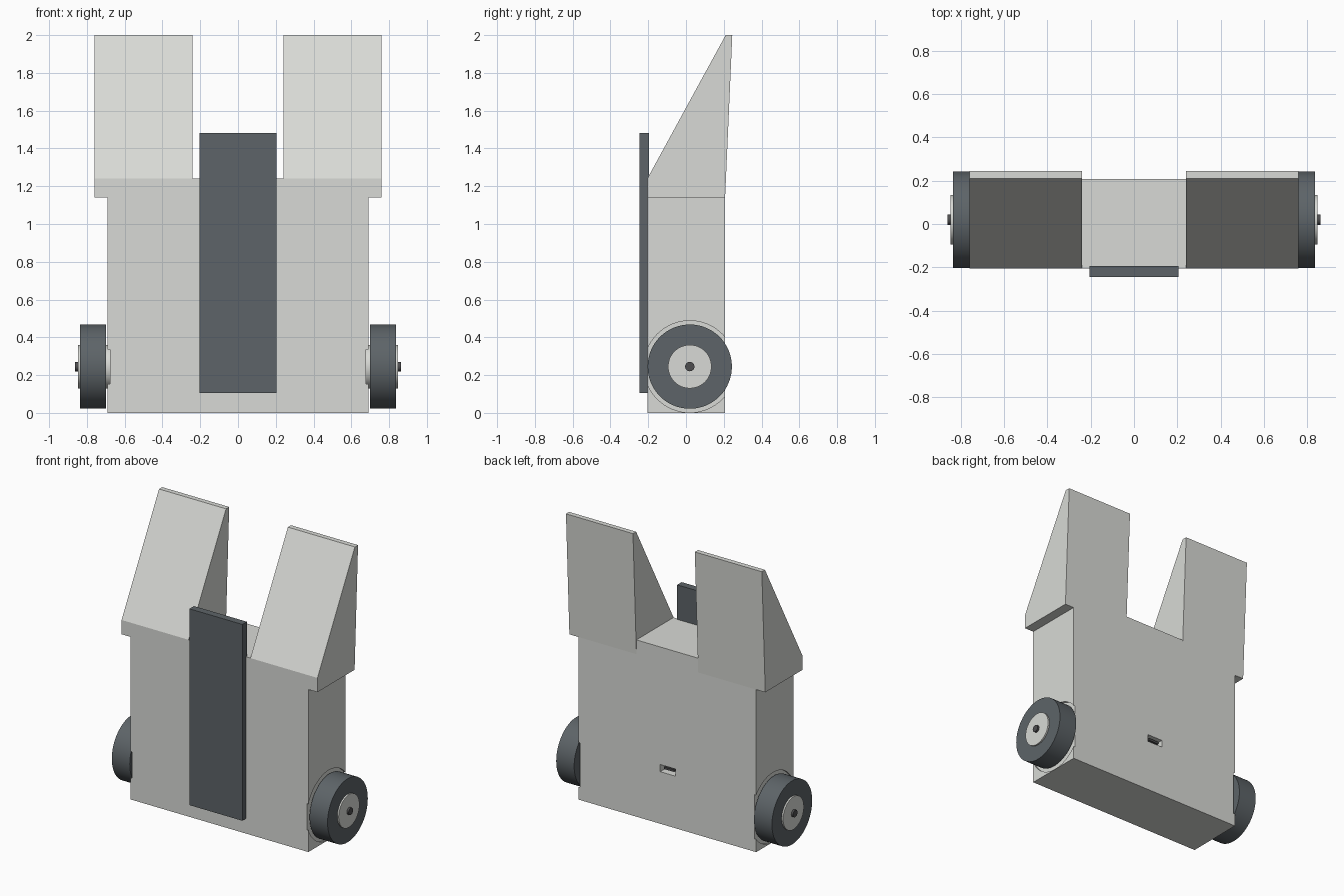
import bpy, bmesh, math
from mathutils import Matrix, Vector

old = bpy.data.objects.get("Cube")
if old:
    bpy.data.objects.remove(old, do_unlink=True)


def material(name, rgb):
    m = bpy.data.materials.new(name)
    m.use_nodes = True
    m.diffuse_color = (*rgb, 1)
    m.node_tree.nodes["Principled BSDF"].inputs["Base Color"].default_value = (*rgb, 1)
    return m


SHELL = material("warm light grey", (0.69, 0.70, 0.67))
RUBBER = material("slate grey", (0.11, 0.127, 0.138))
METAL = material("dark grey", (0.075, 0.075, 0.078))


def finish(name, bm, mat):
    bmesh.ops.recalc_face_normals(bm, faces=bm.faces)
    mesh = bpy.data.meshes.new(name)
    bm.to_mesh(mesh)
    bm.free()
    mesh.materials.append(mat)
    ob = bpy.data.objects.new(name, mesh)
    bpy.context.collection.objects.link(ob)
    return ob


def prism(name, points, offset, mat):
    """Extrude a closed 3D outline along offset."""
    bm = bmesh.new()
    face = bm.faces.new([bm.verts.new(p) for p in points])
    new = bmesh.ops.extrude_face_region(bm, geom=[face])["geom"]
    verts = [v for v in new if isinstance(v, bmesh.types.BMVert)]
    bmesh.ops.translate(bm, verts=verts, vec=Vector(offset))
    return finish(name, bm, mat)


def box(name, lo, hi, mat):
    (x, y, z), (X, Y, Z) = lo, hi
    return prism(name, [(x, y, z), (X, y, z), (X, Y, z), (x, Y, z)], (0, 0, Z - z), mat)


def disc(name, side, x0, x1, radius, mat, sides=64):
    """Cylinder on the wheel axis, between two distances from the centre."""
    bm = bmesh.new()
    place = Matrix.Translation((side * (x0 + x1) / 2, 0.02, 0.245)) @ Matrix.Rotation(math.pi / 2, 4, "Y")
    bmesh.ops.create_cone(bm, cap_ends=True, segments=sides, radius1=radius,
                          radius2=radius, depth=x1 - x0, matrix=place)
    ob = finish(name, bm, mat)
    bpy.ops.object.select_all(action="DESELECT")
    bpy.context.view_layer.objects.active = ob
    ob.select_set(True)
    bpy.ops.object.shade_smooth_by_angle(angle=math.radians(35))
    return ob


def cut(ob, cutter):
    cutter.hide_render = True
    mod = ob.modifiers.new("cut", "BOOLEAN")
    mod.operation, mod.solver, mod.object = "DIFFERENCE", "EXACT", cutter
    bpy.context.view_layer.objects.active = ob
    bpy.ops.object.modifier_apply(modifier=mod.name)
    bpy.data.objects.remove(cutter, do_unlink=True)


# Body with a raised centre between the two uprights
half = [(0.69, 0), (0.69, 1.14), (0.24, 1.14), (0.24, 1.24)]
outline = half + [(-x, z) for x, z in reversed(half)]
body = prism("body", [(x, -0.205, z) for x, z in outline], (0, 0.412, 0), SHELL)

# Shallow wheel recesses and the rear socket
for side in (1, -1):
    cut(body, disc("recess_cutter", side, 0.678, 0.75, 0.243, SHELL))
cut(body, box("socket_cutter", (-0.065, 0.15, 0.365), (0.055, 0.3, 0.415), SHELL))
box("socket_tongue", (-0.045, 0.14, 0.385), (0.035, 0.195, 0.4), METAL)

# Wedge uprights
wedge = [(-0.205, 1.14), (-0.205, 1.24), (0.21, 2), (0.245, 2), (0.207, 1.14)]
for side, label in ((1, "left"), (-1, "right")):
    prism(label + "_upright", [(side * 0.24, y, z) for y, z in wedge], (side * 0.52, 0, 0), SHELL)

    # Wheel, hub and axle
    disc(label + "_wheel", side, 0.698, 0.837, 0.223, RUBBER)
    disc(label + "_hub", side, 0.674, 0.848, 0.115, SHELL)
    disc(label + "_axle", side, 0.67, 0.862, 0.025, METAL, 16)

# Front panel
box("front_panel", (-0.205, -0.245, 0.105), (0.205, -0.195, 1.482), RUBBER)
